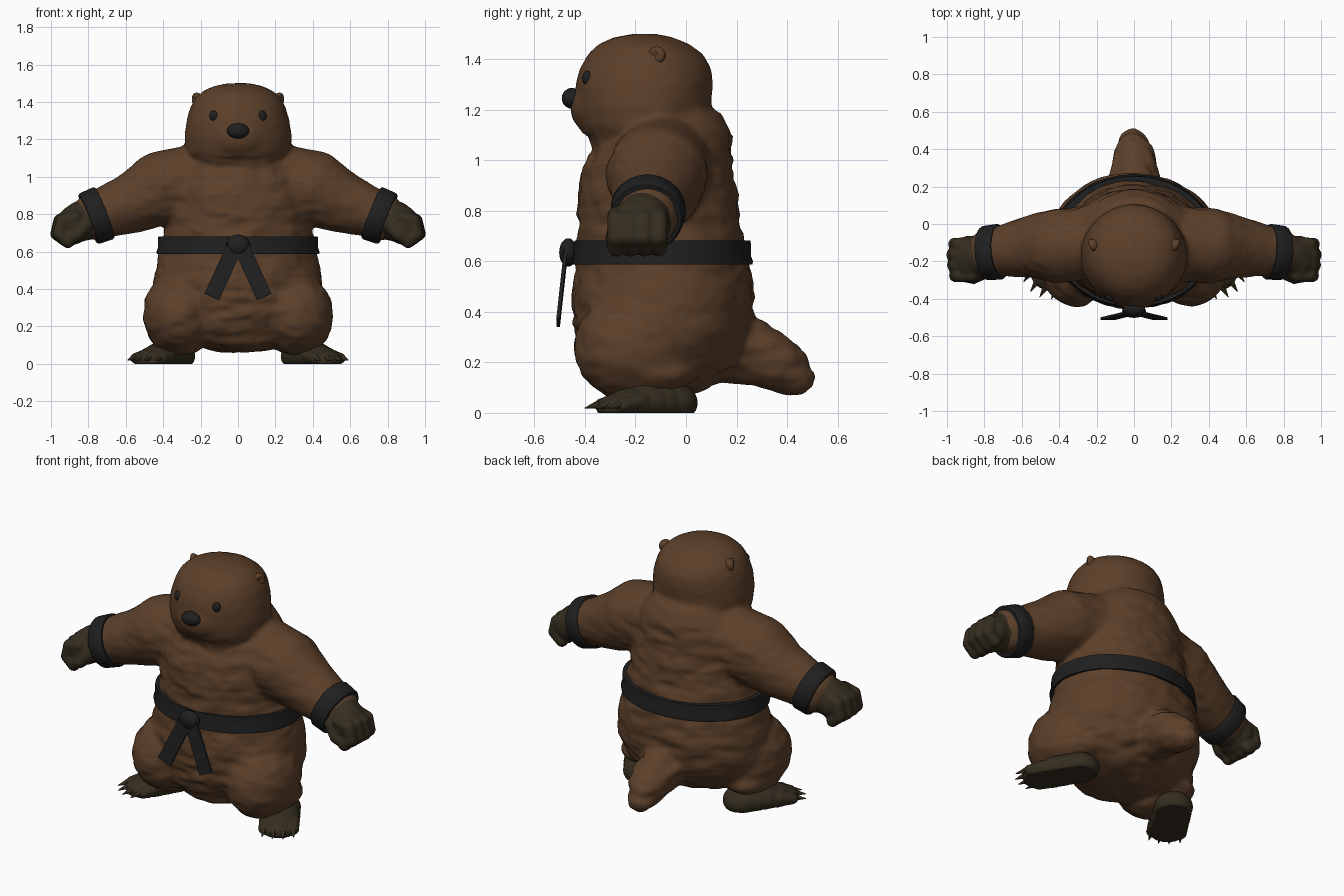
import bpy, bmesh, math
from mathutils import Vector, Matrix, noise

if "Cube" in bpy.data.objects:
    bpy.data.objects.remove(bpy.data.objects["Cube"])


def material(name, rgb):
    m = bpy.data.materials.new(name)
    m.use_nodes = True
    m.diffuse_color = (*rgb, 1)
    m.node_tree.nodes["Principled BSDF"].inputs["Base Color"].default_value = (*rgb, 1)
    return m


FUR = material("brown fur", (0.107, 0.051, 0.023))
PAW = material("dark paw", (0.035, 0.026, 0.014))
BLACK = material("black cloth", (0.014, 0.014, 0.015))

# One unit ball, copied wherever a rounded form is needed
template = bmesh.new()
bmesh.ops.create_icosphere(template, subdivisions=3, radius=1)
BALL_POINTS = [v.co.copy() for v in template.verts]
BALL_FACES = [[v.index for v in f.verts] for f in template.faces]
template.free()


def ball(bm, centre, radii, turn=Matrix()):
    mat = Matrix.Translation(centre) @ turn @ Matrix.Diagonal((*radii, 1))
    verts = [bm.verts.new(mat @ p) for p in BALL_POINTS]
    for face in BALL_FACES:
        bm.faces.new([verts[i] for i in face])


def limb(bm, points, steps=4):
    """Chain of overlapping balls through (x, y, z, radius) points."""
    for a, b in zip(points, points[1:]):
        for i in range(steps + 1):
            p = Vector(a).lerp(Vector(b), i / steps)
            ball(bm, p[:3], (p[3],) * 3)


def loft(bm, rings, closed=False, n=64, mat=Matrix()):
    """Skin over ellipses given as (z, centre y, radius x, radius y)."""
    loops = [[bm.verts.new(mat @ Vector((rx * math.cos(k * math.tau / n),
                                         cy + ry * math.sin(k * math.tau / n), z)))
              for k in range(n)] for z, cy, rx, ry in rings]
    pairs = list(zip(loops, loops[1:]))
    if closed:
        pairs.append((loops[-1], loops[0]))
    else:
        bm.faces.new(loops[0][::-1])
        bm.faces.new(loops[-1])
    for a, b in pairs:
        for k in range(n):
            j = (k + 1) % n
            bm.faces.new((a[k], a[j], b[j], b[k]))


def finish(bm, name, mat, voxel=0, smooth=4, angle=180):
    """Turn a bmesh into an object, optionally fused into one soft skin."""
    bmesh.ops.recalc_face_normals(bm, faces=bm.faces)
    me = bpy.data.meshes.new(name)
    bm.to_mesh(me)
    bm.free()
    ob = bpy.data.objects.new(name, me)
    bpy.context.collection.objects.link(ob)
    if voxel:
        r = ob.modifiers.new("fuse", 'REMESH')
        r.mode, r.voxel_size = 'VOXEL', voxel
        s = ob.modifiers.new("soften", 'SMOOTH')
        s.iterations, s.factor = smooth, 0.5
        fused = bpy.data.meshes.new_from_object(
            ob.evaluated_get(bpy.context.evaluated_depsgraph_get()))
        ob.modifiers.clear()
        ob.data = fused
    ob.data.materials.clear()
    ob.data.materials.append(mat)
    ob.data.shade_smooth()
    if angle < 180:
        ob.data.set_sharp_from_angle(angle=math.radians(angle))
    return ob


# Furry body: torso, head, legs, upper arms and tail fused together
bm = bmesh.new()
loft(bm, [(0.065, -0.12, 0.10, 0.10), (0.10, -0.12, 0.28, 0.23), (0.20, -0.10, 0.41, 0.31),
          (0.32, -0.09, 0.455, 0.35), (0.45, -0.09, 0.452, 0.362), (0.60, -0.09, 0.418, 0.34),
          (0.75, -0.105, 0.385, 0.32), (0.90, -0.115, 0.375, 0.31), (1.00, -0.105, 0.36, 0.29),
          (1.10, -0.08, 0.31, 0.26), (1.19, -0.06, 0.22, 0.20)])
loft(bm, [(1.03, -0.17, 0.17, 0.17), (1.07, -0.17, 0.24, 0.22), (1.13, -0.17, 0.278, 0.25),
          (1.21, -0.17, 0.288, 0.268), (1.30, -0.165, 0.275, 0.272), (1.37, -0.16, 0.256, 0.258),
          (1.42, -0.16, 0.23, 0.227), (1.46, -0.165, 0.185, 0.178), (1.485, -0.17, 0.13, 0.12),
          (1.50, -0.17, 0.06, 0.05)])
ball(bm, (0, -0.33, 1.21), (0.16, 0.13, 0.12))
limb(bm, [(0, 0.08, 0.28, 0.155), (0, 0.24, 0.25, 0.132), (0, 0.36, 0.195, 0.112),
          (0, 0.43, 0.145, 0.08)])
for s in (1, -1):
    ball(bm, (s * 0.31, -0.20, 0.265), (0.2, 0.245, 0.225))
    ball(bm, (s * 0.34, -0.14, 0.165), (0.145, 0.185, 0.1))
    limb(bm, [(s * 0.25, -0.10, 0.97, 0.2), (s * 0.40, -0.115, 0.94, 0.202),
              (s * 0.54, -0.12, 0.87, 0.168), (s * 0.68, -0.14, 0.82, 0.14),
              (s * 0.76, -0.15, 0.79, 0.132)])
body = finish(bm, "furry_body", FUR, voxel=0.015, smooth=7)
# Shaggy, horizontally layered fur, fading out over the head and forearms
normals = [v.normal.copy() for v in body.data.vertices]
for v, nrm in zip(body.data.vertices, normals):
    x, y, z = v.co
    fade = 0.15 if z > 1.1 else max(0.25, 1 - abs(x) * 1.1)
    tuft = noise.noise((x * 7, y * 7, z * 17)) + 0.6 * noise.noise((x * 14, y * 14, z * 30))
    v.co += nrm * tuft * 0.014 * fade

# Nose
bm = bmesh.new()
ball(bm, (0, -0.452, 1.245), (0.06, 0.04, 0.041))
finish(bm, "nose", BLACK)

for s, side in ((1, "left"), (-1, "right")):
    # Eye
    bm = bmesh.new()
    ball(bm, (s * 0.13, -0.39, 1.325), (0.024, 0.02, 0.029), Matrix.Rotation(s * 0.5, 4, 'Z'))
    finish(bm, side + "_eye", BLACK)
    # Ear: small rounded cup facing forward and outward
    bm = bmesh.new()
    turn = Matrix.Rotation(s * 1.05, 4, 'Z')
    tilt = Matrix.Translation((s * 0.222, -0.115, 1.415)) @ turn
    for k in range(12):
        a = k * math.tau / 12
        ball(bm, tilt @ Vector((0.021 * math.cos(a), 0, 0.021 * math.sin(a))), (0.016,) * 3)
    ball(bm, tilt @ Vector((0, 0.012, 0)), (0.032, 0.02, 0.032), turn)
    finish(bm, side + "_ear", FUR, voxel=0.006, smooth=3)

    # Foot: steep-sided block on a flat sole, with round toes, pointing outward
    bm = bmesh.new()
    heel = Vector((s * 0.335, -0.06, 0))
    ahead = Vector((s * math.sin(0.55), -math.cos(0.55), 0))
    across = Vector((-ahead.y, ahead.x, 0))
    for d, z, wide, high in ((0, 0.04, 0.108, 0.082), (0.06, 0.04, 0.11, 0.082),
                             (0.12, 0.04, 0.112, 0.08), (0.18, 0.03, 0.11, 0.07),
                             (0.23, 0.02, 0.1, 0.06)):
        ball(bm, heel + ahead * d + Vector((0, 0, z)), (wide, wide, high))
    for i in (-1.5, -0.5, 0.5, 1.5):
        toe = heel + across * i * 0.055 + ahead * (0.295 - 0.012 * i * i)
        limb(bm, [(*(toe - ahead * 0.08)[:2], 0.045, 0.032), (*toe[:2], 0.03, 0.031)], 3)
    foot = finish(bm, side + "_foot", PAW, voxel=0.01, smooth=3)
    for v in foot.data.vertices:
        v.co.z = max(v.co.z, 0)
    foot.data.set_sharp_from_angle(angle=math.radians(50))
    # Claws
    bm = bmesh.new()
    for i in (-1.5, -0.5, 0.5, 1.5):
        fan = (ahead + across * i * 0.05 + Vector((0, 0, -0.25))).normalized()
        root = heel + across * i * 0.056 + ahead * (0.335 - 0.012 * i * i) + Vector((0, 0, 0.028))
        bmesh.ops.create_cone(bm, cap_ends=True, segments=10, radius1=0.021, radius2=0.002,
                              depth=0.08, matrix=Matrix.Translation(root) @
                              fan.to_track_quat('Z', 'Y').to_matrix().to_4x4())
    finish(bm, side + "_claws", PAW, angle=50)

    # Fist: palm, four curled fingers and a thumb
    bm = bmesh.new()
    limb(bm, [(s * 0.76, -0.15, 0.788, 0.118), (s * 0.84, -0.17, 0.762, 0.108)])
    ball(bm, (s * 0.88, -0.185, 0.742), (0.09, 0.125, 0.105))
    for i in range(4):
        y = -0.108 - 0.056 * i
        drop = 0.01 * abs(i - 1.3)
        limb(bm, [(s * 0.87, y, 0.8 - drop, 0.036), (s * (0.955 - drop), y, 0.765, 0.037),
                  (s * (0.972 - drop), y, 0.695, 0.036), (s * 0.91, y, 0.652, 0.035)], 3)
    limb(bm, [(s * 0.81, -0.255, 0.75, 0.045), (s * 0.86, -0.285, 0.69, 0.037),
              (s * 0.91, -0.28, 0.665, 0.032)], 3)
    finish(bm, side + "_hand", PAW, voxel=0.01, smooth=5)

    # Wristband
    bm = bmesh.new()
    axis = Vector((s * 0.93, -0.08, -0.36)).to_track_quat('Z', 'Y').to_matrix().to_4x4()
    loft(bm, [(w, 0, r, r) for w, r in ((-0.05, 0.143), (-0.04, 0.149), (0.035, 0.145),
                                        (0.045, 0.138), (0.045, 0.105), (-0.05, 0.105))],
         closed=True, n=48, mat=Matrix.Translation((s * 0.76, -0.152, 0.79)) @ axis)
    finish(bm, side + "_wristband", BLACK, angle=40)

    # Hanging belt end
    bm = bmesh.new()
    top, end = Vector((s * 0.012, -0.475, 0.64)), Vector((s * 0.14, -0.506, 0.358))
    along = (end - top).normalized()
    wide = along.cross(Vector((0, 1, 0))).normalized()
    frame = Matrix((wide, along.cross(wide), along)).transposed().to_4x4()
    bmesh.ops.create_cube(bm, size=1, matrix=Matrix.Translation((top + end) / 2) @ frame @
                          Matrix.Diagonal((0.085, 0.014, (end - top).length, 1)))
    finish(bm, side + "_belt_end", BLACK, angle=30)

# Belt and knot
bm = bmesh.new()
loft(bm, [(z, -0.093, 0.43 + d, 0.352 + d) for z, d in (
    (0.587, 0.004), (0.6, 0.006), (0.62, -0.002), (0.665, -0.002), (0.682, -0.004),
    (0.682, -0.05), (0.587, -0.05))], closed=True, n=96)
finish(bm, "belt", BLACK, angle=40)
bm = bmesh.new()
ball(bm, (0, -0.466, 0.635), (0.064, 0.036, 0.056))
finish(bm, "belt_knot", BLACK)
